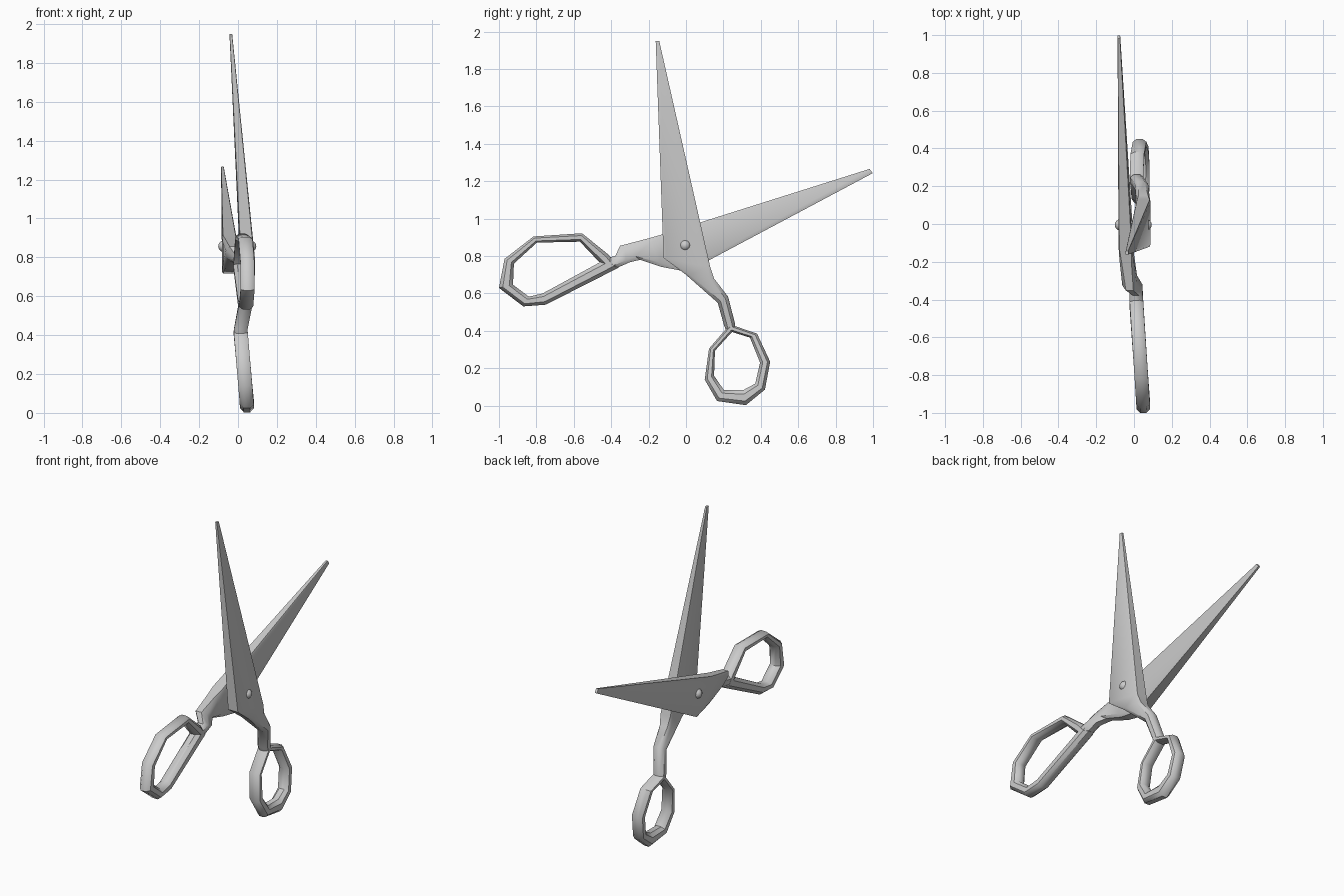
import bpy, bmesh
from math import radians

if "Cube" in bpy.data.objects:
    bpy.data.objects.remove(bpy.data.objects["Cube"])

def section(p, q, x0, x1, c):
    """Chamfered rectangle spanning p..q in the YZ plane and x0..x1 in X."""
    pts = [(c, 0), (1 - c, 0), (1, c), (1, 1 - c), (1 - c, 1), (c, 1), (0, 1 - c), (0, c)]
    return [(x0 + (x1 - x0) * v, p[0] + (q[0] - p[0]) * u, p[1] + (q[1] - p[1]) * u)
            for u, v in pts]

def loft(name, sections, closed=False):
    """Skin consecutive sections into one smooth-shaded object."""
    bm = bmesh.new()
    rings = [[bm.verts.new(co) for co in s] for s in sections]
    n = len(rings[0])
    pairs = list(zip(rings, rings[1:]))
    if closed:
        pairs.append((rings[-1], rings[0]))
    else:
        bm.faces.new(rings[0])
        bm.faces.new(rings[-1])
    for a, b in pairs:
        for i in range(n):
            j = (i + 1) % n
            bm.faces.new((a[i], a[j], b[j], b[i]))
    bmesh.ops.recalc_face_normals(bm, faces=bm.faces)
    me = bpy.data.meshes.new(name)
    bm.to_mesh(me)
    bm.free()
    ob = bpy.data.objects.new(name, me)
    bpy.context.collection.objects.link(ob)
    smooth(ob)

def smooth(ob):
    bpy.ops.object.select_all(action='DESELECT')
    ob.select_set(True)
    bpy.context.view_layer.objects.active = ob
    bpy.ops.object.shade_smooth_by_angle(angle=radians(42))

def handle(name, pairs, x_of):
    """Closed finger loop from (outer, inner) point pairs, leaning in X."""
    secs = []
    for o, i in pairs:
        x = x_of((o[0] + i[0]) / 2, (o[1] + i[1]) / 2)
        secs.append(section(o, i, x - 0.036, x + 0.036, 0.27))
    loft(name, secs, closed=True)

# Upright blade and its shank: spine point, edge point, x range, chamfer
loft("upright_blade", [section(*s) for s in [
    ((-.162, 1.95), (-.143, 1.95), -.044, -.030, .1),
    ((-.12, .79), (.13, .74), .012, .088, .06),
    ((0, .70), (.15, .68), .012, .085, .15),
    ((.17, .55), (.225, .583), .005, .075, .27),
    ((.203, .43), (.262, .44), -.02, .05, .27),
    ((.215, .40), (.265, .405), -.018, .048, .27)]])

# Slanted blade and its shank
loft("slanted_blade", [section(*s) for s in [
    ((.998, 1.243), (.982, 1.266), -.087, -.073, .1),
    ((.007, .716), (-.13, .915), -.082, -.008, .06),
    ((-.13, .742), (-.20, .895), -.077, -.003, .15),
    ((-.245, .78), (-.353, .855), -.062, .016, .25),
    ((-.30, .767), (-.378, .80), -.025, .045, .27),
    ((-.385, .73), (-.43, .79), -.022, .048, .27)]])

# Small finger loop
handle("small_handle_loop", [
    ((.235, .435), (.246, .394)), ((.38, .385), (.342, .364)),
    ((.45, .235), (.396, .23)), ((.422, .086), (.37, .118)),
    ((.32, .003), (.305, .083)), ((.166, .025), (.203, .083)),
    ((.10, .139), (.15, .16)), ((.123, .305), (.155, .294))],
    lambda y, z: .05 - .088 * z)

# Large finger loop
handle("large_handle_loop", [
    ((-.415, .808), (-.463, .767)), ((-.556, .922), (-.567, .877)),
    ((-.815, .905), (-.797, .872)), ((-.97, .785), (-.92, .76)),
    ((-1, .63), (-.925, .647)), ((-.87, .531), (-.84, .583)),
    ((-.75, .54), (-.767, .60)), ((-.36, .738), (-.458, .768))],
    lambda y, z: -.016 - .068 * y)

# Pivot rivet: pin with a rounded head on each side
bpy.ops.mesh.primitive_cylinder_add(vertices=12, radius=.022, depth=.13,
                                    location=(0, 0, .857), rotation=(0, radians(90), 0))
bpy.context.object.name = "pivot_pin"
smooth(bpy.context.object)
for side, x in (("right", .064), ("left", -.072)):
    bpy.ops.mesh.primitive_uv_sphere_add(segments=12, ring_count=8, radius=.03,
                                         location=(x, -.005, .857), rotation=(0, radians(90), 0))
    bpy.context.object.name = side + "_rivet_head"
    smooth(bpy.context.object)
